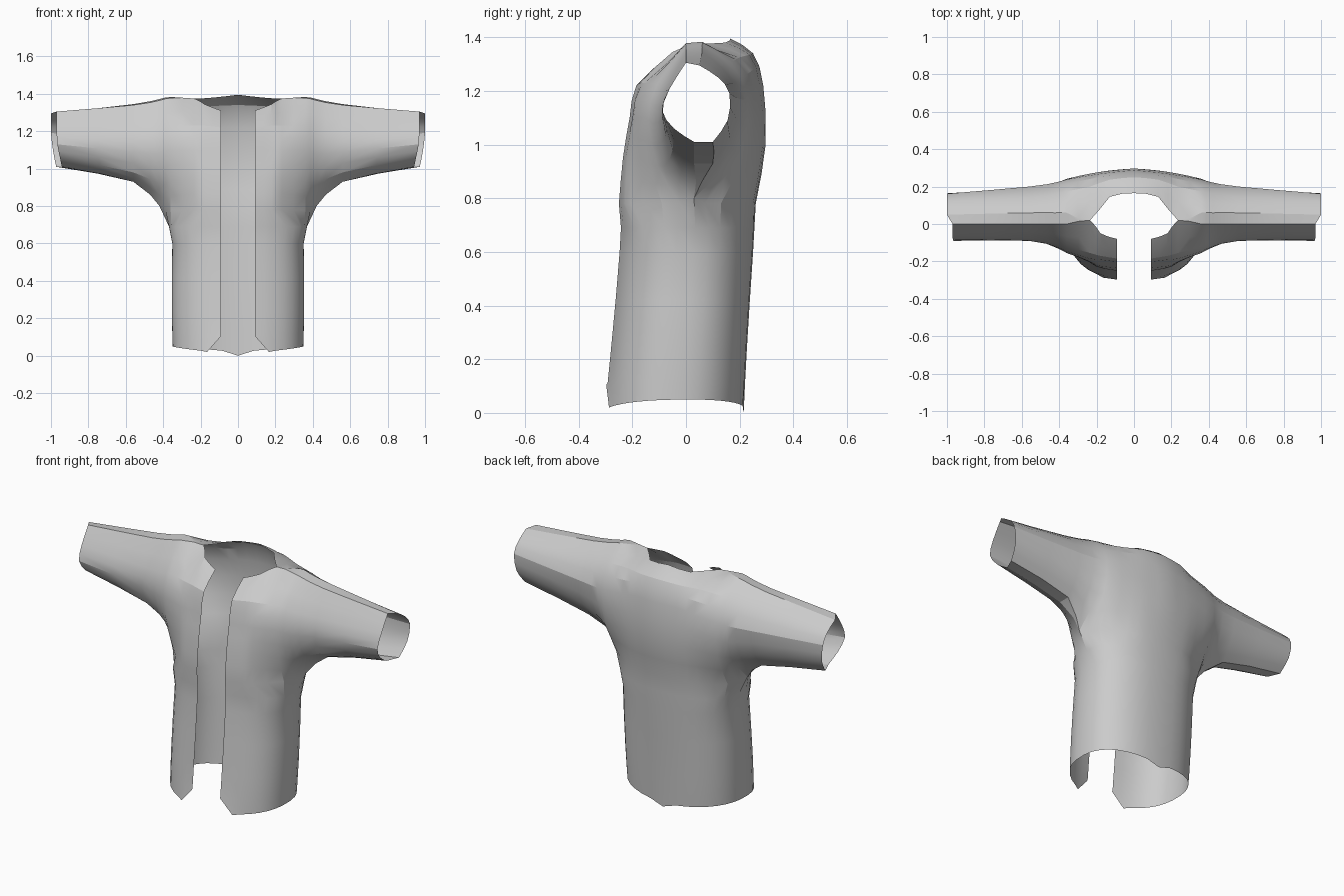
import bpy, bmesh, math
from mathutils import Vector

if "Cube" in bpy.data.objects:
    bpy.data.objects.remove(bpy.data.objects["Cube"])

# Stations from the front opening out to the cuff: x, then (y, z) from underarm line up to shoulder
FRONT = [
    (.09, (-.25, .78), (-.235, .95), (-.21, 1.10), (-.185, 1.22), (-.08, 1.31)),
    (.18, (-.235, .78), (-.225, .95), (-.20, 1.10), (-.17, 1.23), (-.05, 1.345)),
    (.235, (-.205, .78), (-.205, .95), (-.195, 1.10), (-.155, 1.23), (.02, 1.375)),
    (.36, (-.09, .78), (-.135, .93), (-.155, 1.10), (-.12, 1.23), (.0, 1.378)),
    (.42, (.03, .80), (-.08, .92), (-.125, 1.08), (-.10, 1.21), (.0, 1.365)),
    (.56, (.03, .93), (-.05, .98), (-.09, 1.09), (-.075, 1.20), (.0, 1.34)),
    (.97, (.03, 1.01), (-.045, 1.06), (-.09, 1.13), (-.06, 1.21), (.0, 1.305)),
]
# The same stations on the back, centre back out to the cuff
BACK = [
    (.0, (.26, .78), (.297, 1.0), (.288, 1.22), (.25, 1.34), (.165, 1.395)),
    (.13, (.25, .78), (.286, 1.0), (.275, 1.22), (.237, 1.335), (.145, 1.38)),
    (.235, (.215, .78), (.265, 1.0), (.26, 1.20), (.20, 1.325), (.02, 1.375)),
    (.36, (.13, .78), (.225, .98), (.238, 1.18), (.175, 1.31), (.06, 1.383)),
    (.42, (.03, .80), (.185, .97), (.222, 1.17), (.16, 1.30), (.06, 1.372)),
    (.56, (.10, .93), (.165, 1.02), (.20, 1.17), (.14, 1.28), (.06, 1.345)),
    (1.0, (.10, 1.01), (.155, 1.09), (.162, 1.19), (.12, 1.25), (.05, 1.295)),
]


def refine(pts):
    """Insert a smooth midpoint in every span."""
    out = []
    for i in range(len(pts) - 1):
        a, b = pts[i], pts[i + 1]
        p = pts[i - 1] if i else 2 * a - b
        n = pts[i + 2] if i + 2 < len(pts) else 2 * b - a
        out += [a, (9 * (a + b) - p - n) / 16]
    return out + [pts[-1]]


def panel(table):
    rows = []
    for i, (x, *prof) in enumerate(table):
        cuff = i == len(table) - 1
        rows.append(refine([Vector((x - (.2 * max(0, 1.15 - z) if cuff else 0), y, z)) for y, z in prof]))
    return [list(c) for c in zip(*[refine(list(r)) for r in zip(*rows)])]


front, back = panel(FRONT), panel(BACK)
bm = bmesh.new()


def grid(rows):
    vs = [[bm.verts.new(p) for p in r] for r in rows]
    for a, b in zip(vs, vs[1:]):
        for k in range(len(a) - 1):
            bm.faces.new((a[k], a[k + 1], b[k + 1], b[k]))


# Chest, back and sleeve panels, joined over the shoulder and under the arm
NECK, ARM = 4, 8
grid(front)
grid(back)
grid([(f[-1], b[-1]) for f, b in zip(front[NECK:], back[NECK:])])
grid([(f[0], b[0]) for f, b in zip(front[ARM:], back[ARM:])])

# Lower body: rounded rings hanging from the underarm line
top = [f[0] for f in front[:ARM + 1]] + [b[0] for b in back[:ARM][::-1]]
N = len(top) - 1
rings = [top]
for z, w, yf, yb in [(.69, .37, -.245, .255), (.60, .352, -.25, .25), (.42, .355, -.265, .238),
                     (.24, .355, -.282, .227), (.11, .352, -.295, .22), (.04, .35, -.30, .215)]:
    ring = []
    for k in range(N + 1):
        t = .16 + (math.pi - .16) * k / N
        c, s = math.cos(t), max(0, math.sin(t))
        y = (yf + yb) / 2 - (yb - yf) / 2 * math.copysign(abs(c) ** .85, c)
        x = .09 if k == 0 else (0 if k == N else w * s ** .85)
        zz = z
        if z < .05:   # hem, with clipped front corners
            zz = .105 if k == 0 else .02 + .03 * math.sin(math.pi * min(1, (k - 1) / (N - 1))) - (.02 if k == N else 0)
            x = .165 if k == 1 else x
        ring.append(Vector((x, y, zz)))
    rings.append(ring)
grid(rings)

bmesh.ops.remove_doubles(bm, verts=bm.verts, dist=.001)
# Mirror to the other side and weld down the centre back
geo = bm.verts[:] + bm.edges[:] + bm.faces[:]
bmesh.ops.mirror(bm, geom=geo, axis='X', merge_dist=.001)
bmesh.ops.remove_doubles(bm, verts=bm.verts, dist=.001)
bmesh.ops.recalc_face_normals(bm, faces=bm.faces)

mesh = bpy.data.meshes.new("jacket")
bm.to_mesh(mesh)
bm.free()
jacket = bpy.data.objects.new("jacket", mesh)
bpy.context.collection.objects.link(jacket)
bpy.context.view_layer.objects.active = jacket
jacket.select_set(True)
bpy.ops.object.shade_smooth_by_angle(angle=math.radians(20))
